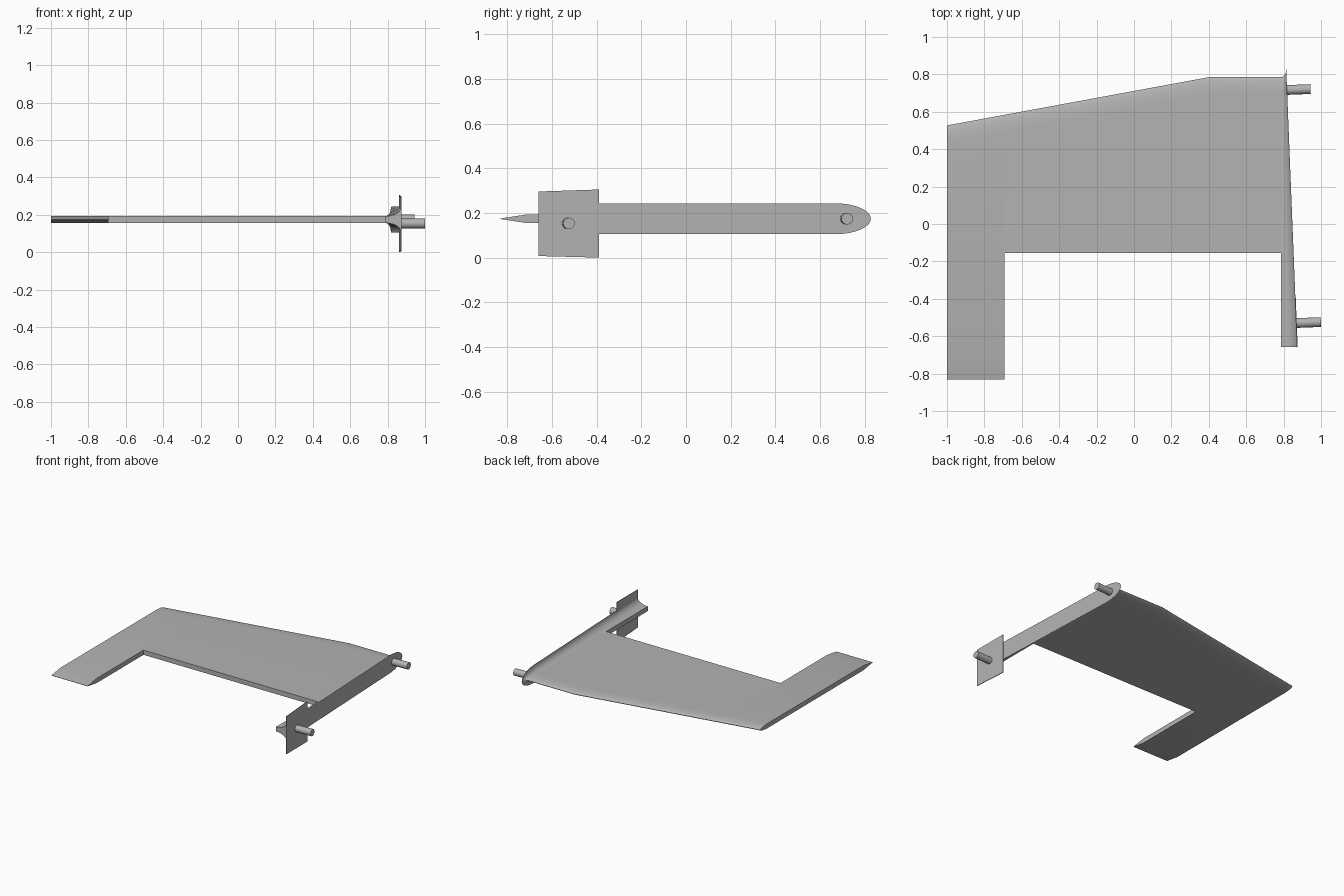
import bpy, bmesh, math
from mathutils import Vector

if "Cube" in bpy.data.objects:
    bpy.data.objects.remove(bpy.data.objects["Cube"], do_unlink=True)

MID = 0.174      # height of the panel's middle plane
HALF = 0.018     # half thickness of the panel
ROOT = 0.785     # where the panel meets the root fairing

grey = bpy.data.materials.new("light grey")
grey.use_nodes = True
colour = (0.45, 0.45, 0.45, 1)
grey.diffuse_color = colour
grey.node_tree.nodes["Principled BSDF"].inputs["Base Color"].default_value = colour


def finish(name, bm):
    bmesh.ops.recalc_face_normals(bm, faces=bm.faces)
    mesh = bpy.data.meshes.new(name)
    bm.to_mesh(mesh)
    bm.free()
    mesh.materials.append(grey)
    obj = bpy.data.objects.new(name, mesh)
    bpy.context.collection.objects.link(obj)
    bpy.ops.object.select_all(action="DESELECT")
    obj.select_set(True)
    bpy.context.view_layer.objects.active = obj
    bpy.ops.object.shade_smooth_by_angle(angle=math.radians(30))
    return obj


def section(tail, nose, half, nose_len, taper=0.0, steps=8):
    """Closed (y, z) outline: round nose, blunt or tapered tail."""
    pts = []
    for i in range(2 * steps + 1):
        a = math.pi / 2 - math.pi * i / (2 * steps)
        pts.append((nose - nose_len * (1 - math.cos(a)), MID + half * math.sin(a)))
    edge = 0.001 if taper else half
    lower = [(tail + taper, MID - half)] if taper else []
    upper = [(tail + taper, MID + half)] if taper else []
    return pts + lower + [(tail, MID - edge), (tail, MID + edge)] + upper


def loft(name, rings, cap_first=True, cap_last=True):
    bm = bmesh.new()
    loops = [[bm.verts.new(p) for p in ring] for ring in rings]
    for a, b in zip(loops, loops[1:]):
        for i in range(len(a)):
            j = (i + 1) % len(a)
            bm.faces.new((a[i], a[j], b[j], b[i]))
    if cap_first:
        bm.faces.new(loops[0])
    if cap_last:
        bm.faces.new(loops[-1])
    return finish(name, bm)


def nose_at(x):
    return min(0.785, 0.527 + (x + 1) * 0.258 / 1.4)


def root_x(y):
    """The root face is slightly skewed."""
    return 0.847 - 0.04 * y


def panel_rings(stations, tail, taper):
    return [[(x, y, z) for y, z in section(tail, nose_at(x), HALF, 0.1, taper)]
            for x in stations]


# Main panel and the outer panel with its rearward tab
loft("main_panel", panel_rings((-0.693, 0.4, ROOT + 0.003), -0.155, 0), cap_first=False)
loft("tip_panel_with_tab", panel_rings((-1, -0.693), -0.832, 0.11))

# Root fairing: concave flare from panel thickness to the root face
rings = []
STEPS = 10
for k in range(STEPS + 1):
    a = math.pi / 2 * k / STEPS
    out, grow = math.sin(a), 1 - math.cos(a)
    ring = section(-0.658, 0.785 + 0.043 * grow, HALF + 0.051 * grow, 0.1 + 0.06 * grow)
    rings.append([(ROOT + (root_x(y) - ROOT) * out, y, z) for y, z in ring])
loft("root_fairing", rings)

# Thin end plate on the root face
outline = [(-0.66, 0.007), (-0.39, 0.0), (-0.39, 0.305), (-0.66, 0.296)]
loft("end_plate", [[(root_x(y) + dx, y, z) for y, z in outline] for dx in (-0.003, 0.002)])

# Pivot pins, square to the skewed root face
axis = Vector((1, 0.04, 0)).normalized()
for name, y, z, tip in (("front_pin", -0.53, 0.153, 0.999), ("rear_pin", 0.716, 0.174, 0.944)):
    start = Vector((root_x(y) - 0.01, y, z))
    length = (tip - start.x) / axis.x
    bm = bmesh.new()
    bmesh.ops.create_cone(bm, cap_ends=True, segments=16, radius1=0.026,
                          radius2=0.026, depth=length)
    pin = finish(name, bm)
    pin.rotation_mode = "QUATERNION"
    pin.rotation_quaternion = axis.to_track_quat("Z", "Y")
    pin.location = start + axis * length / 2
